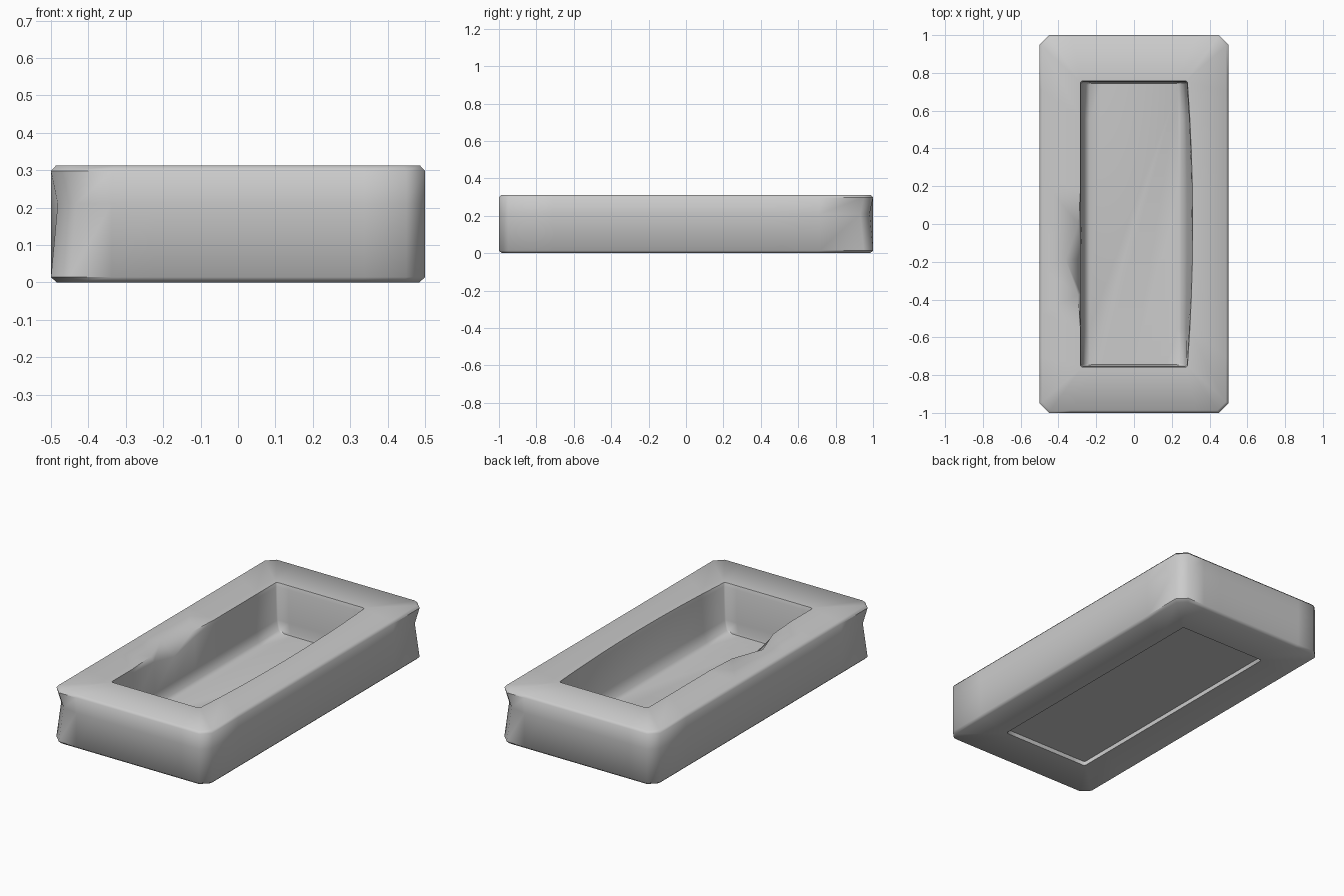
import bpy, bmesh, math
from mathutils import Vector

cube = bpy.data.objects.get("Cube")
if cube:
    bpy.data.objects.remove(cube, do_unlink=True)

# Single worn grey finish
grey = bpy.data.materials.new("plain_grey")
grey.use_nodes = True
colour = (0.6, 0.6, 0.6, 1)
grey.diffuse_color = colour
grey.node_tree.nodes["Principled BSDF"].inputs["Base Color"].default_value = colour

SIDE_STEPS = 8


def ring(bm, half_x, half_y, chamfer, z):
    """Chamfered rectangle whose sides are divided into equal steps."""
    ends = []
    for sx, sy in ((1, -1), (1, 1), (-1, 1), (-1, -1)):
        along_x = Vector((sx * (half_x - chamfer), sy * half_y, z))
        along_y = Vector((sx * half_x, sy * (half_y - chamfer), z))
        ends.append((along_x, along_y) if sx * sy < 0 else (along_y, along_x))
    verts = []
    for i, (first, last) in enumerate(ends):
        verts.append(bm.verts.new(first))
        following = ends[(i + 1) % 4][0]
        verts += [bm.verts.new(last.lerp(following, k / SIDE_STEPS)) for k in range(SIDE_STEPS)]
    return verts


bm = bmesh.new()

# Underside opening, outer shell, then rim and basin
profile = [
    (0.28, 0.755, 0.008, 0.025), (0.28, 0.755, 0.008, 0),
    (0.485, 0.985, 0.045, 0), (0.5, 1, 0.05, 0.014),
    (0.5, 1, 0.05, 0.21), (0.5, 1, 0.05, 0.298),
    (0.487, 0.987, 0.045, 0.312), (0.283, 0.758, 0.008, 0.312),
    (0.28, 0.752, 0.008, 0.29), (0.272, 0.75, 0.008, 0.1),
    (0.258, 0.748, 0.008, 0.045), (0.235, 0.745, 0.008, 0.032),
]
rings = [ring(bm, *row) for row in profile]
for low, high in zip(rings, rings[1:]):
    for i in range(len(low)):
        j = (i + 1) % len(low)
        bm.faces.new((low[i], low[j], high[j], high[i]))
bm.faces.new(rings[-1])
bm.faces.new(rings[0])

# Dents worn into two opposite corners
for v in rings[4]:
    x, y, z = v.co
    if x * y > 0 and abs(x) > 0.44 and abs(y) > 0.94:
        v.co.x -= math.copysign(0.018, x)
        v.co.y -= math.copysign(0.018, y)

# Bowed wall on one long side and a chipped lip on the other
for v in rings[7] + rings[8] + rings[9]:
    x, y, z = v.co
    if x > 0.2 and abs(y) < 0.74:
        v.co.x += 0.028 * (1 - (y / 0.75) ** 2) * (z / 0.312)
for v in rings[7]:
    if v.co.x < -0.2:
        chip = max(0, 1 - abs(v.co.y + 0.19) / 0.22)
        v.co.x -= 0.08 * chip
for v in rings[8]:
    if v.co.x < -0.2:
        v.co.z -= 0.05 * max(0, 1 - abs(v.co.y + 0.19) / 0.22)

bmesh.ops.recalc_face_normals(bm, faces=bm.faces)
mesh = bpy.data.meshes.new("basin_block")
bm.to_mesh(mesh)
bm.free()
mesh.materials.append(grey)
block = bpy.data.objects.new("basin_block", mesh)
bpy.context.collection.objects.link(block)

bpy.context.view_layer.objects.active = block
block.select_set(True)
bpy.ops.object.shade_smooth_by_angle(angle=math.radians(48))
